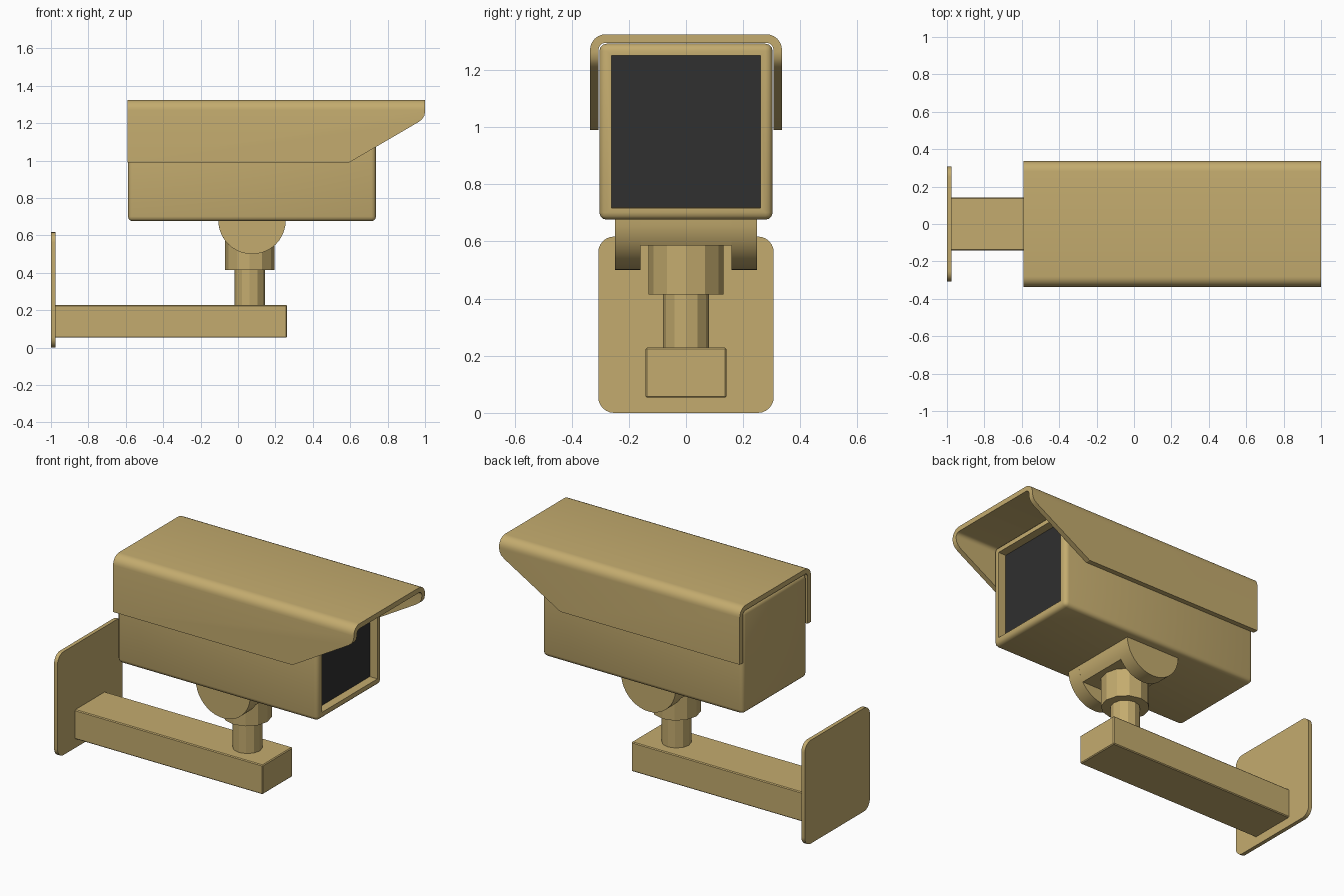
import bpy, bmesh, math
from mathutils import Vector, Matrix

if "Cube" in bpy.data.objects:
    bpy.data.objects.remove(bpy.data.objects["Cube"])


def material(name, rgb):
    m = bpy.data.materials.new(name)
    m.diffuse_color = (*rgb, 1)
    m.use_nodes = True
    m.node_tree.nodes["Principled BSDF"].inputs["Base Color"].default_value = m.diffuse_color
    return m


TAN = material("tan paint", (0.55, 0.41, 0.157))
GLASS = material("dark glass", (0.029, 0.029, 0.029))


def finish(name, bm, smooth=30):
    bmesh.ops.recalc_face_normals(bm, faces=bm.faces)
    me = bpy.data.meshes.new(name)
    bm.to_mesh(me)
    bm.free()
    me.materials.append(TAN)
    me.materials.append(GLASS)
    if smooth:
        me.shade_smooth()
        me.set_sharp_from_angle(angle=math.radians(smooth))
    ob = bpy.data.objects.new(name, me)
    bpy.context.collection.objects.link(ob)
    return ob


def prism(pts, axis, a, b):
    """Extrude a profile of (y, z) along x, or of (x, z) along y."""
    bm = bmesh.new()
    place = (lambda u, v, d: (d, u, v)) if axis == "x" else (lambda u, v, d: (u, d, v))
    f = bm.faces.new([bm.verts.new(place(u, v, a)) for u, v in pts])
    ext = bmesh.ops.extrude_face_region(bm, geom=[f])["geom"]
    bmesh.ops.translate(bm, verts=[g for g in ext if isinstance(g, bmesh.types.BMVert)],
                        vec=place(0, 0, b - a))
    return bm


def box(x0, x1, y0, y1, z0, z1, bevel, segments):
    bm = bmesh.new()
    bmesh.ops.create_cube(bm, size=1)
    bmesh.ops.scale(bm, verts=bm.verts, vec=(x1 - x0, y1 - y0, z1 - z0))
    bmesh.ops.translate(bm, verts=bm.verts, vec=((x0 + x1) / 2, (y0 + y1) / 2, (z0 + z1) / 2))
    bmesh.ops.bevel(bm, geom=bm.edges[:], offset=bevel, segments=segments,
                    profile=0.5, affect='EDGES')
    return bm


def arc(cx, cz, r, a0, a1, n):
    steps = [math.radians(a0 + (a1 - a0) * i / n) for i in range(n + 1)]
    return [(cx + r * math.cos(t), cz + r * math.sin(t)) for t in steps]


# Camera body with a recessed window
bm = box(-0.588, 0.738, -0.303, 0.303, 0.676, 1.292, 0.025, 3)
bmesh.ops.recalc_face_normals(bm, faces=bm.faces)
front = max(bm.faces, key=lambda f: f.calc_center_median().x)
bmesh.ops.inset_individual(bm, faces=[front], thickness=0.0235)
bmesh.ops.inset_individual(bm, faces=[front], thickness=0.0005, depth=-0.05)
front.material_index = 1
finish("camera_body", bm)

# Sun hood: U-shaped sheet whose front corners are cut back by a few planes
W, T, TOP, LOW, R = 0.336, 0.03, 1.325, 0.99, 0.055
outer = [(W, LOW)] + arc(W - R, TOP - R, R, 0, 90, 6) + arc(R - W, TOP - R, R, 90, 180, 6) + [(-W, LOW)]
inner = [(T - W, LOW)] + arc(R - W, TOP - R, R - T, 180, 90, 6) + arc(W - R, TOP - R, R - T, 90, 0, 6) + [(W - T, LOW)]
bm = prism(outer + inner, "x", -0.59, 1.0)
cuts = [((0.595, 0.99), (0.965, 1.206)), ((0.965, 1.206), (0.985, 1.222)),
        ((0.985, 1.222), (0.996, 1.24)), ((0.996, 1.24), (1.0, 1.26))]
for (xa, za), (xb, zb) in cuts:
    cut = bmesh.ops.bisect_plane(bm, geom=bm.verts[:] + bm.edges[:] + bm.faces[:], dist=1e-5,
                                 plane_co=(xa, 0, za), plane_no=(zb - za, 0, xa - xb),
                                 clear_outer=True)["geom_cut"]
    edges = [e for e in cut if isinstance(e, bmesh.types.BMEdge) and e.is_boundary]
    bmesh.ops.holes_fill(bm, edges=edges, sides=0)
finish("sun_hood", bm)

# Clevis under the body: bridge and two half-round cheeks
CX, CZ, CR, SLOT = 0.075, 0.68, 0.18, 0.585
a = math.degrees(math.asin((CZ - SLOT) / CR))
bridge = arc(CX, CZ, CR, 180, 180 + a, 4) + arc(CX, CZ, CR, 360 - a, 360, 4)
finish("clevis_bridge", prism(bridge, "y", -0.16, 0.16))
for name, s in (("left", 1), ("right", -1)):
    finish("clevis_cheek_" + name, prism(arc(CX, CZ, CR, 180, 360, 20), "y", s * 0.16, s * 0.248))

# Swivel collar and post
for name, r, z0, z1 in (("swivel_collar", 0.132, 0.415, 0.586), ("swivel_post", 0.081, 0.22, 0.42)):
    bm = bmesh.new()
    bmesh.ops.create_cone(bm, cap_ends=True, segments=12, radius1=r, radius2=r, depth=z1 - z0,
                          matrix=Matrix.Translation((0.0625, 0, (z0 + z1) / 2)))
    finish(name, bm, 0)

# Arm and wall plate
finish("support_arm", box(-0.985, 0.262, -0.142, 0.142, 0.053, 0.228, 0.005, 1))
Y, H, C = 0.307, 0.617, 0.055
plate = (arc(Y - C, H - C, C, 0, 90, 6) + arc(C - Y, H - C, C, 90, 180, 6)
         + arc(C - Y, C, C, 180, 270, 6) + arc(Y - C, C, C, 270, 360, 6))
finish("wall_plate", prism(plate, "x", -1.0, -0.977))
